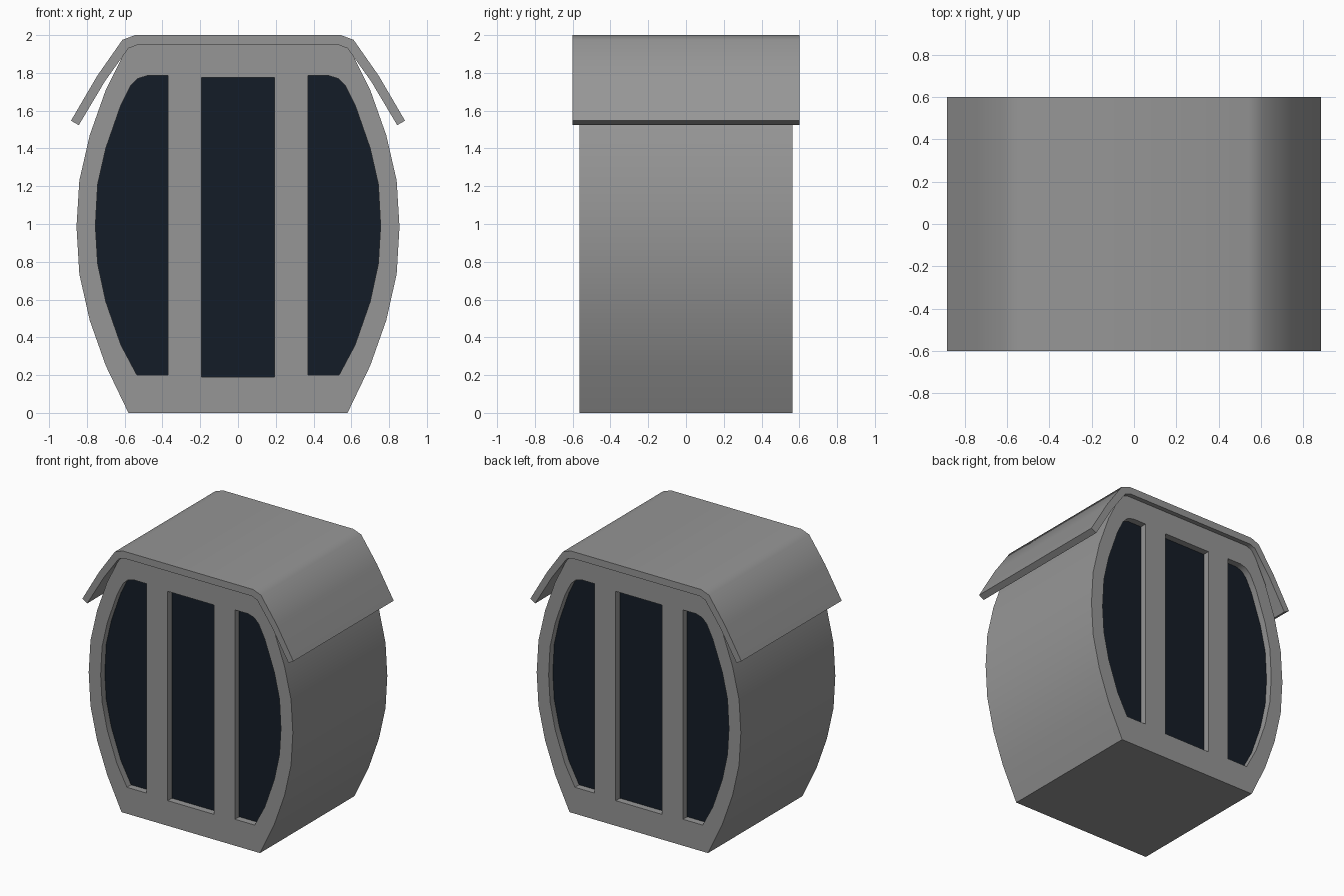
import bpy, bmesh, math

if "Cube" in bpy.data.objects:
    bpy.data.objects.remove(bpy.data.objects["Cube"])

SIDE_WINDOW = [(0.37, 0.20), (0.535, 0.20), (0.62, 0.36), (0.70, 0.59), (0.743, 0.79),
               (0.755, 0.99), (0.743, 1.21), (0.70, 1.40), (0.62, 1.63), (0.57, 1.73),
               (0.53, 1.77), (0.48, 1.785), (0.37, 1.785)]
BODY_HALF = [(0.58, 0), (0.70, 0.25), (0.785, 0.49), (0.84, 0.735), (0.855, 0.985),
             (0.84, 1.23), (0.785, 1.47), (0.70, 1.71), (0.62, 1.87), (0.585, 1.93), (0.54, 1.947)]
ROOF_OUT = [(0.545, 2.0), (0.612, 1.975), (0.745, 1.785), (0.884, 1.547)]
ROOF_IN = [(0.843, 1.523), (0.705, 1.755), (0.58, 1.93), (0.535, 1.947)]


def flip(points):
    return [(-x, z) for x, z in reversed(points)]


def material(name, rgb):
    mat = bpy.data.materials.new(name)
    mat.diffuse_color = (*rgb, 1)
    mat.use_nodes = True
    mat.node_tree.nodes["Principled BSDF"].inputs["Base Color"].default_value = mat.diffuse_color
    return mat


def prism(name, profile, y0, y1, mat):
    """Extrude an x-z outline from y0 to y1."""
    bm = bmesh.new()
    face = bm.faces.new([bm.verts.new((x, y0, z)) for x, z in profile])
    ext = bmesh.ops.extrude_face_region(bm, geom=[face])
    for v in ext["geom"]:
        if isinstance(v, bmesh.types.BMVert):
            v.co.y = y1
    bmesh.ops.recalc_face_normals(bm, faces=bm.faces)
    mesh = bpy.data.meshes.new(name)
    bm.to_mesh(mesh)
    bm.free()
    mesh.materials.append(mat)
    ob = bpy.data.objects.new(name, mesh)
    bpy.context.collection.objects.link(ob)
    return ob


def activate(ob):
    bpy.ops.object.select_all(action='DESELECT')
    ob.select_set(True)
    bpy.context.view_layer.objects.active = ob


metal = material("dark_grey_metal", (0.305, 0.305, 0.305))
glass = material("dark_glass", (0.007, 0.012, 0.02))

# Barrel-shaped body and bent roof shell
body = prism("body", BODY_HALF + flip(BODY_HALF), -0.565, 0.565, metal)
roof = prism("roof", ROOF_OUT + ROOF_IN + flip(ROOF_IN) + flip(ROOF_OUT), -0.6, 0.6, metal)

# Three recessed windows on the front and back
windows = {"right": SIDE_WINDOW, "left": flip(SIDE_WINDOW),
           "middle": [(-0.193, 0.19), (0.193, 0.19), (0.193, 1.775), (-0.193, 1.775)]}
for end, s in (("front", -1), ("back", 1)):
    for side, outline in windows.items():
        cutter = prism("window_cutter", outline, s * 0.505, s * 0.7, metal)
        cutter.hide_render = True
        mod = body.modifiers.new("window", 'BOOLEAN')
        mod.operation = 'DIFFERENCE'
        mod.solver = 'EXACT'
        mod.object = cutter
        activate(body)
        bpy.ops.object.modifier_apply(modifier=mod.name)
        bpy.data.objects.remove(cutter)
        prism(f"{end}_{side}_pane", outline, s * 0.495, s * 0.515, glass)

# Smooth curved sides with sharp rims
for ob in (body, roof):
    activate(ob)
    bpy.ops.object.shade_smooth_by_angle(angle=math.radians(42))
